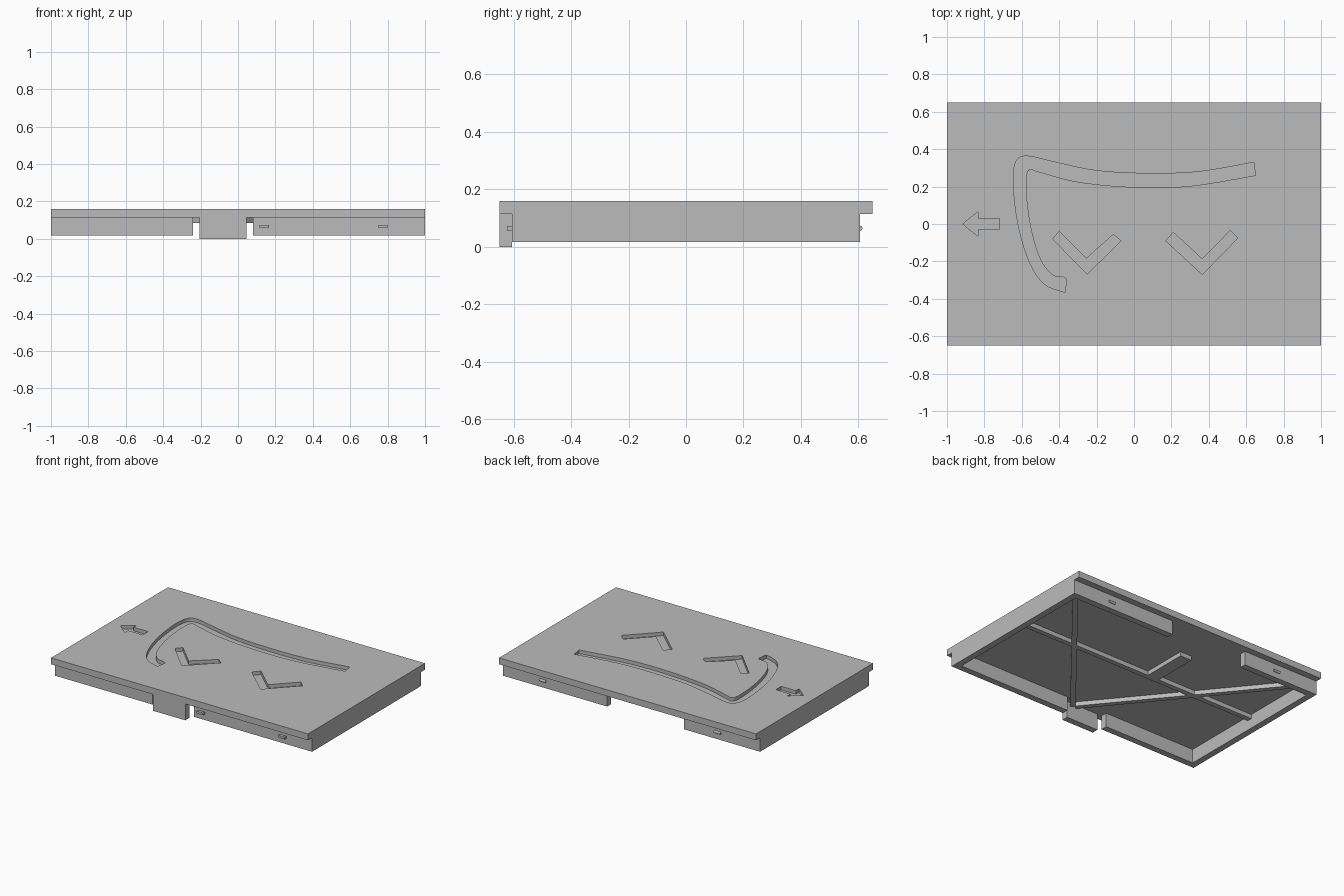
import bpy, bmesh
from mathutils import Vector

if "Cube" in bpy.data.objects:
    bpy.data.objects.remove(bpy.data.objects["Cube"])

grey = bpy.data.materials.new("matte_grey")
grey.use_nodes = True
COLOUR = (0.5, 0.5, 0.5, 1)
grey.diffuse_color = COLOUR
grey.node_tree.nodes["Principled BSDF"].inputs["Base Color"].default_value = COLOUR

TOP, LIP, FOOT = 0.16, 0.115, 0.017
WALL_Y, WALL_T, RIB_Z = 0.605, 0.045, 0.085


def finish(name, bm):
    bmesh.ops.recalc_face_normals(bm, faces=bm.faces)
    mesh = bpy.data.meshes.new(name)
    bm.to_mesh(mesh)
    bm.free()
    mesh.materials.append(grey)
    obj = bpy.data.objects.new(name, mesh)
    bpy.context.collection.objects.link(obj)
    return obj


def prism(name, outline, z0, z1):
    """Extrude a plan outline from z0 to z1."""
    bm = bmesh.new()
    face = bm.faces.new([bm.verts.new((x, y, z0)) for x, y in outline])
    new = bmesh.ops.extrude_face_region(bm, geom=[face])["geom"]
    bmesh.ops.translate(bm, vec=(0, 0, z1 - z0),
                        verts=[g for g in new if isinstance(g, bmesh.types.BMVert)])
    return finish(name, bm)


def box(name, x0, x1, y0, y1, z0, z1):
    return prism(name, [(x0, y0), (x1, y0), (x1, y1), (x0, y1)], z0, z1)


def bar(name, a, b, width, z0, z1):
    """Straight rib between two plan points."""
    a, b = Vector(a), Vector(b)
    side = (b - a).orthogonal().normalized() * width / 2
    return prism(name, [a - side, b - side, b + side, a + side], z0, z1)


def smooth(points, steps=5):
    """Catmull-Rom curve through the points."""
    p = [Vector(q) for q in points]
    p = [p[0]] + p + [p[-1]]
    out = []
    for a, b, c, d in zip(p, p[1:], p[2:], p[3:]):
        for i in range(steps):
            t = i / steps
            out.append(0.5 * (2 * b + (c - a) * t + (2 * a - 5 * b + 4 * c - d) * t ** 2
                              + (3 * b - a - 3 * c + d) * t ** 3))
    return out + [p[-1]]


# Top panel
panel = box("top_panel", -1, 1, -0.65, 0.65, LIP, TOP)

# Engraved curve, chevrons and arrow
outer = smooth([(0.64, 0.33), (0.35, 0.28), (0.08, 0.27), (-0.2, 0.285), (-0.42, 0.33),
                (-0.57, 0.363), (-0.63, 0.335), (-0.645, 0.22), (-0.62, 0), (-0.56, -0.2),
                (-0.48, -0.32), (-0.37, -0.365)])
inner = smooth([(-0.36, -0.3), (-0.375, -0.285), (-0.44, -0.27), (-0.51, -0.17), (-0.56, 0.02),
                (-0.578, 0.2), (-0.565, 0.288), (-0.5, 0.277), (-0.3, 0.225), (0, 0.197),
                (0.3, 0.203), (0.65, 0.26)])
arrow = [(-0.915, 0), (-0.835, 0.065), (-0.835, 0.03), (-0.72, 0.03),
         (-0.72, -0.03), (-0.835, -0.03), (-0.835, -0.065)]
chevron_right = [(-0.4, -0.04), (-0.255, -0.185), (-0.11, -0.055), (-0.07, -0.09),
                 (-0.25, -0.268), (-0.435, -0.08)]
chevron_left = [(0.21, -0.045), (0.365, -0.188), (0.515, -0.035), (0.555, -0.075),
                (0.365, -0.27), (0.17, -0.09)]
bpy.context.view_layer.objects.active = panel
for outline in (outer + inner, arrow, chevron_right, chevron_left):
    cutter = prism("groove_cutter", outline, TOP - 0.025, TOP + 0.05)
    cutter.hide_render = True
    mod = panel.modifiers.new("groove", "BOOLEAN")
    mod.operation, mod.solver, mod.object = "DIFFERENCE", "EXACT", cutter
    bpy.ops.object.modifier_apply(modifier=mod.name)
    bpy.data.objects.remove(cutter)

# Skirt walls, with openings at the front and back
inside = WALL_Y - WALL_T
for side, s in (("left", 1), ("right", -1)):
    xs = sorted((s, s * (1 - WALL_T)))
    box(side + "_wall", *xs, -WALL_Y, WALL_Y, FOOT, LIP)
edge = 1 - WALL_T
for name, x0, x1, y0, y1 in (("front_wall_right", -edge, -0.24, -WALL_Y, -inside),
                             ("front_wall_left", 0.08, edge, -WALL_Y, -inside),
                             ("back_wall_right", -edge, -0.41, inside, WALL_Y),
                             ("back_wall_left", 0.19, edge, inside, WALL_Y)):
    box(name, x0, x1, y0, y1, FOOT, LIP)

# Front latch tab
box("latch_tab", -0.205, 0.045, -0.65, -WALL_Y, 0, LIP)

# Snap bumps
for i, x in enumerate((0.14, 0.775)):
    box(f"front_bump_{i}", x - 0.025, x + 0.025, -WALL_Y - 0.018, -WALL_Y, 0.057, 0.073)
for i, x in enumerate((0.69, -0.67)):
    bm = bmesh.new()
    bmesh.ops.create_cone(bm, cap_ends=True, segments=12, radius1=0.009, radius2=0.009, depth=0.05)
    for v in bm.verts:
        v.co = (x + v.co.z, WALL_Y + v.co.x, 0.065 + v.co.y)
    finish(f"back_bump_{i}", bm)

# Underside ribs
bar("cross_rib", (-edge, 0), (edge, 0), 0.035, RIB_Z, LIP)
for side, s in (("left", 1), ("right", -1)):
    bar(side + "_diagonal_rib", (s * 0.01, -0.59), (s * 0.965, 0.575), 0.035, RIB_Z, LIP)
box("centre_rib", -0.19, -0.1, 0, 0.34, RIB_Z, LIP)
